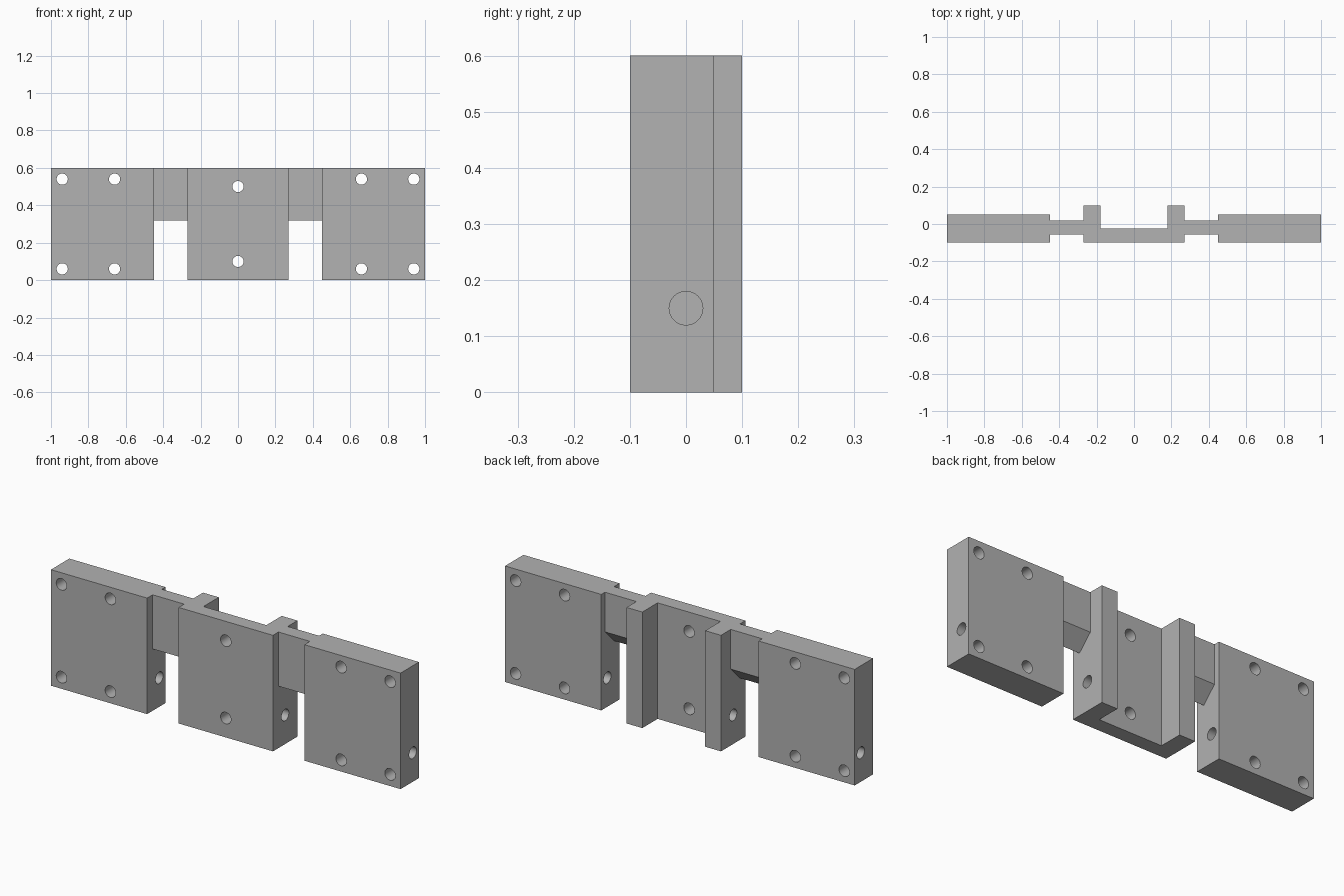
import bpy, bmesh, math
from mathutils import Matrix, Vector

cube = bpy.data.objects.get("Cube")
if cube:
    bpy.data.objects.remove(cube, do_unlink=True)

GREY = (0.445, 0.445, 0.445, 1)
grey = bpy.data.materials.new("plain grey")
grey.use_nodes = True
grey.diffuse_color = GREY
grey.node_tree.nodes["Principled BSDF"].inputs["Base Color"].default_value = GREY

HEIGHT, FRONT, HOLE = 0.6, -0.1, 0.03


def finish(name, bm):
    bmesh.ops.recalc_face_normals(bm, faces=bm.faces)
    mesh = bpy.data.meshes.new(name)
    bm.to_mesh(mesh)
    bm.free()
    mesh.materials.append(grey)
    obj = bpy.data.objects.new(name, mesh)
    bpy.context.collection.objects.link(obj)
    return obj


def prism(name, profile, extrude):
    """Extrude a closed outline of 3D points along a vector."""
    bm = bmesh.new()
    face = bm.faces.new([bm.verts.new(p) for p in profile])
    new = bmesh.ops.extrude_face_region(bm, geom=[face])["geom"]
    verts = [g for g in new if isinstance(g, bmesh.types.BMVert)]
    bmesh.ops.translate(bm, verts=verts, vec=extrude)
    return finish(name, bm)


def drill(obj, holes):
    """Cut round holes, each given by its start and end points."""
    bm = bmesh.new()
    for start, end in holes:
        a, b = Vector(start), Vector(end)
        turn = (b - a).to_track_quat("Z", "Y").to_matrix().to_4x4()
        bmesh.ops.create_cone(bm, cap_ends=True, segments=32, radius1=HOLE,
                              radius2=HOLE, depth=(b - a).length,
                              matrix=Matrix.Translation((a + b) / 2) @ turn)
    cutter = finish("hole_cutter", bm)
    cutter.hide_render = True
    mod = obj.modifiers.new("holes", "BOOLEAN")
    mod.operation, mod.solver, mod.object = "DIFFERENCE", "EXACT", cutter
    bpy.ops.object.select_all(action="DESELECT")
    bpy.context.view_layer.objects.active = obj
    obj.select_set(True)
    bpy.ops.object.modifier_apply(modifier=mod.name)
    bpy.data.objects.remove(cutter, do_unlink=True)
    bpy.ops.object.shade_smooth_by_angle(angle=math.radians(30))


def through(x, z):
    return (x, -0.3, z), (x, 0.3, z)


for side, s in (("left", 1), ("right", -1)):
    # Thick outer plate with four screw holes and a cross bore
    outline = [(s * x, y, 0) for x, y in
               ((0.45, FRONT), (1, FRONT), (1, 0.05), (0.45, 0.05))]
    plate = prism(side + "_plate", outline, (0, 0, HEIGHT))
    holes = [through(s * x, z) for x in (0.66, 0.94) for z in (0.06, 0.54)]
    holes.append(((s * 0.4, 0, 0.15), (s * 1.1, 0, 0.15)))
    drill(plate, holes)

    # Thin bridge with a sloping underside
    outline = [(s * 0.27, y, z) for y, z in
               ((-0.055, 0.32), (0.02, 0.395), (0.02, HEIGHT), (-0.055, HEIGHT))]
    prism(side + "_bridge", outline, (s * 0.18, 0, 0))

# Centre channel: front web with two rear flanges
half = [(0.27, FRONT), (0.27, 0.1), (0.18, 0.1), (0.18, -0.025)]
outline = half + [(-x, y) for x, y in reversed(half)]
channel = prism("centre_channel", [(x, y, 0) for x, y in outline], (0, 0, HEIGHT))
holes = [through(0, 0.1), through(0, 0.5)]
# Blind bores in the outer faces of the flanges
holes += [((s * 0.2, 0, 0.15), (s * 0.35, 0, 0.15)) for s in (1, -1)]
drill(channel, holes)
